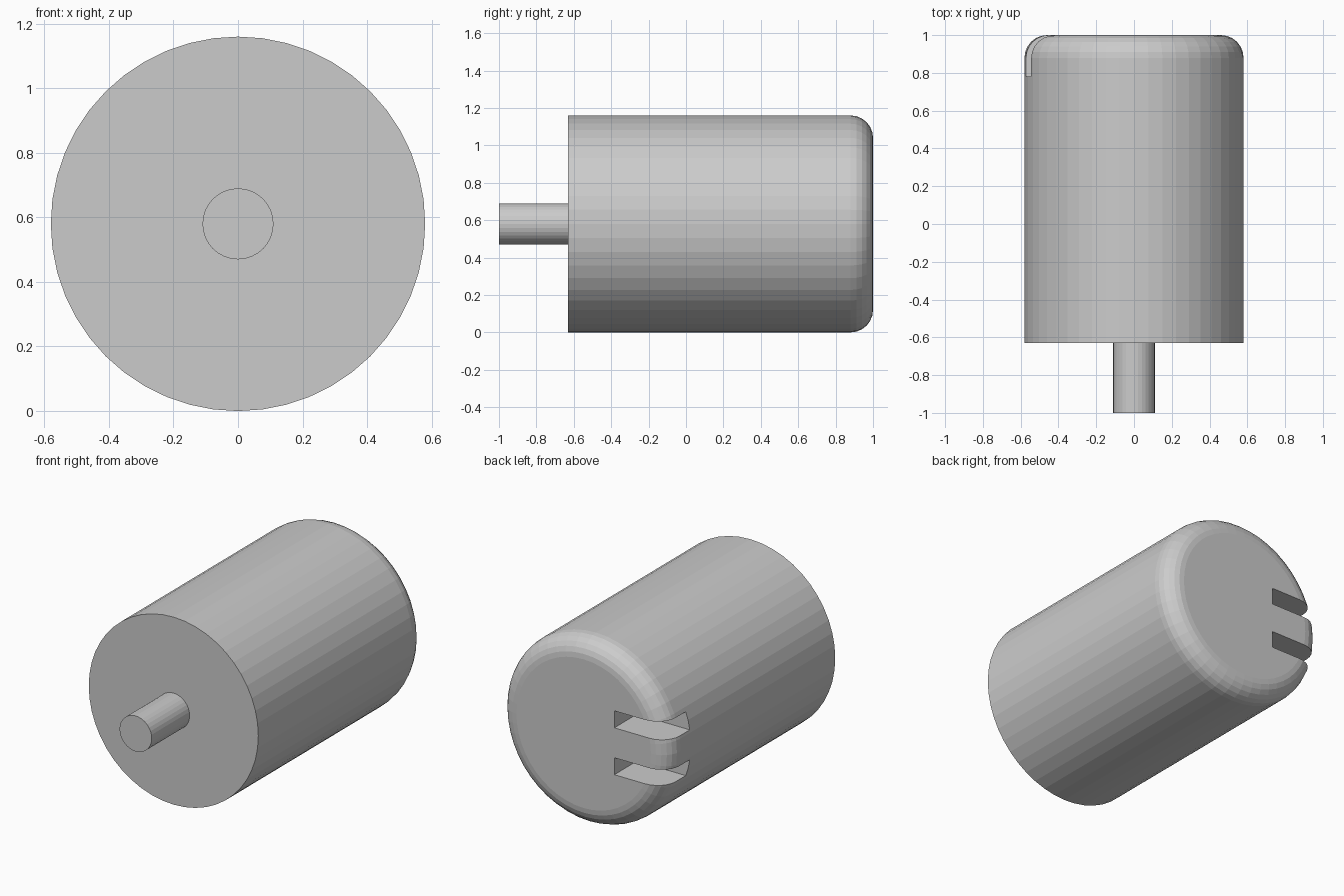
import bpy, bmesh, math

if "Cube" in bpy.data.objects:
    bpy.data.objects.remove(bpy.data.objects["Cube"])

AXIS_Z = 0.58


def lathe(name, profile, sides):
    """Revolve (radius, y) points around the horizontal y axis into a closed solid."""
    bm = bmesh.new()
    rings = []
    for r, y in profile:
        rings.append([bm.verts.new((r * math.sin(2 * math.pi * i / sides), y,
                                    AXIS_Z + r * math.cos(2 * math.pi * i / sides)))
                      for i in range(sides)])
    for a, b in zip(rings, rings[1:]):
        for i in range(sides):
            j = (i + 1) % sides
            bm.faces.new((a[i], a[j], b[j], b[i]))
    bm.faces.new(rings[0])
    bm.faces.new(rings[-1])
    bmesh.ops.recalc_face_normals(bm, faces=bm.faces)
    mesh = bpy.data.meshes.new(name)
    bm.to_mesh(mesh)
    bm.free()
    obj = bpy.data.objects.new(name, mesh)
    bpy.context.collection.objects.link(obj)
    return obj


def cut_box(target, lo, hi):
    """Subtract an axis-aligned box from the target."""
    bpy.ops.mesh.primitive_cube_add(size=1, location=[(a + b) / 2 for a, b in zip(lo, hi)])
    cutter = bpy.context.object
    cutter.name = "slot_cutter"
    cutter.scale = [b - a for a, b in zip(lo, hi)]
    cutter.hide_render = True
    mod = target.modifiers.new("slot", 'BOOLEAN')
    mod.operation = 'DIFFERENCE'
    mod.solver = 'EXACT'
    mod.object = cutter
    bpy.context.view_layer.objects.active = target
    bpy.ops.object.modifier_apply(modifier=mod.name)
    bpy.data.objects.remove(cutter)


# Motor can: straight barrel with a rounded rear edge
R, FILLET, STEPS = 0.58, 0.12, 6
profile = [(R, -0.63)]
for k in range(STEPS + 1):
    t = math.pi / 2 * k / STEPS
    profile.append((R - FILLET + FILLET * math.cos(t), 1 - FILLET + FILLET * math.sin(t)))
motor_can = lathe("motor_can", profile, 48)

# Two terminal slots in the rear left edge
for side in (-1, 1):
    zc = AXIS_Z + side * 0.145
    cut_box(motor_can, (-0.8, 0.78, zc - 0.0525), (-0.21, 1.2, zc + 0.0525))

# Drive shaft on the front
lathe("drive_shaft", [(0.11, -1.0), (0.11, -0.62)], 32)
